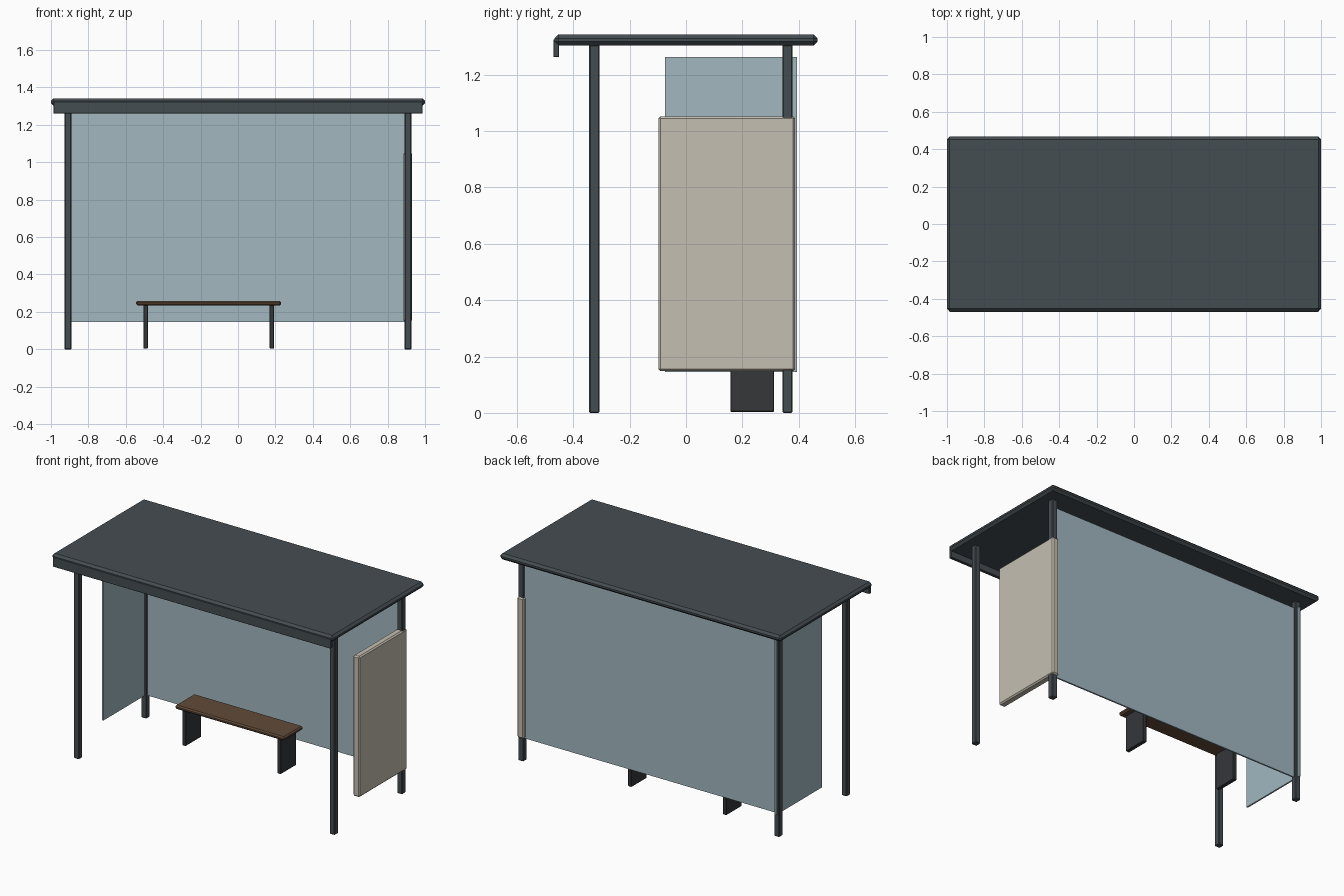
import bpy, bmesh

if "Cube" in bpy.data.objects:
    bpy.data.objects.remove(bpy.data.objects["Cube"])


def material(name, rgb):
    m = bpy.data.materials.new(name)
    m.diffuse_color = (*rgb, 1)
    m.use_nodes = True
    m.node_tree.nodes["Principled BSDF"].inputs["Base Color"].default_value = m.diffuse_color
    return m


METAL = material("dark_metal", (0.06, 0.075, 0.085))
LEG = material("leg_metal", (0.035, 0.038, 0.042))
GLASS = material("glass", (0.36, 0.48, 0.53))
PANEL = material("panel_beige", (0.56, 0.52, 0.44))
WOOD = material("wood", (0.12, 0.07, 0.04))


def box(name, x, y, z, mat, bevel=0.0):
    """Box from (min, max) pairs, with an optional one-step chamfer."""
    bm = bmesh.new()
    bmesh.ops.create_cube(bm, size=1)
    for v in bm.verts:
        for i, (lo, hi) in enumerate((x, y, z)):
            v.co[i] = lo + (v.co[i] + 0.5) * (hi - lo)
    if bevel:
        bmesh.ops.bevel(bm, geom=bm.edges[:], offset=bevel, segments=1,
                        affect='EDGES', profile=0.5)
    me = bpy.data.meshes.new(name)
    bm.to_mesh(me)
    bm.free()
    me.materials.append(mat)
    ob = bpy.data.objects.new(name, me)
    bpy.context.collection.objects.link(ob)
    return ob


def around(c, size):
    return (c - size / 2, c + size / 2)


# Roof slab and the front drip board
box("roof", (-1, 1), (-0.467, 0.467), (1.303, 1.342), METAL, 0.014)
box("roof_fascia", (-0.987, 0.987), (-0.47, -0.45), (1.262, 1.325), METAL, 0.002)

# Four corner posts
for side, px in (("left", -0.909), ("right", 0.909)):
    for end, py in (("front", -0.325), ("back", 0.36)):
        box(f"{end}_{side}_post", around(px, 0.037), around(py, 0.037),
            (0, 1.306), METAL, 0.004)

# Glass panes
box("back_glass", (-0.893, 0.893), around(0.36, 0.01), (0.145, 1.263), GLASS)
box("side_glass", around(-0.909, 0.01), (-0.075, 0.393), (0.145, 1.263), GLASS)

# Display panel on the right end
box("display_panel", around(0.908, 0.047), (-0.098, 0.387), (0.148, 1.052), PANEL, 0.008)

# Bench
box("bench_seat", (-0.545, 0.231), (0.137, 0.333), (0.234, 0.259), WOOD, 0.008)
for side, px in (("left", -0.494), ("right", 0.181)):
    box(f"bench_{side}_leg", around(px, 0.025), around(0.235, 0.156),
        (0.004, 0.237), LEG, 0.003)
